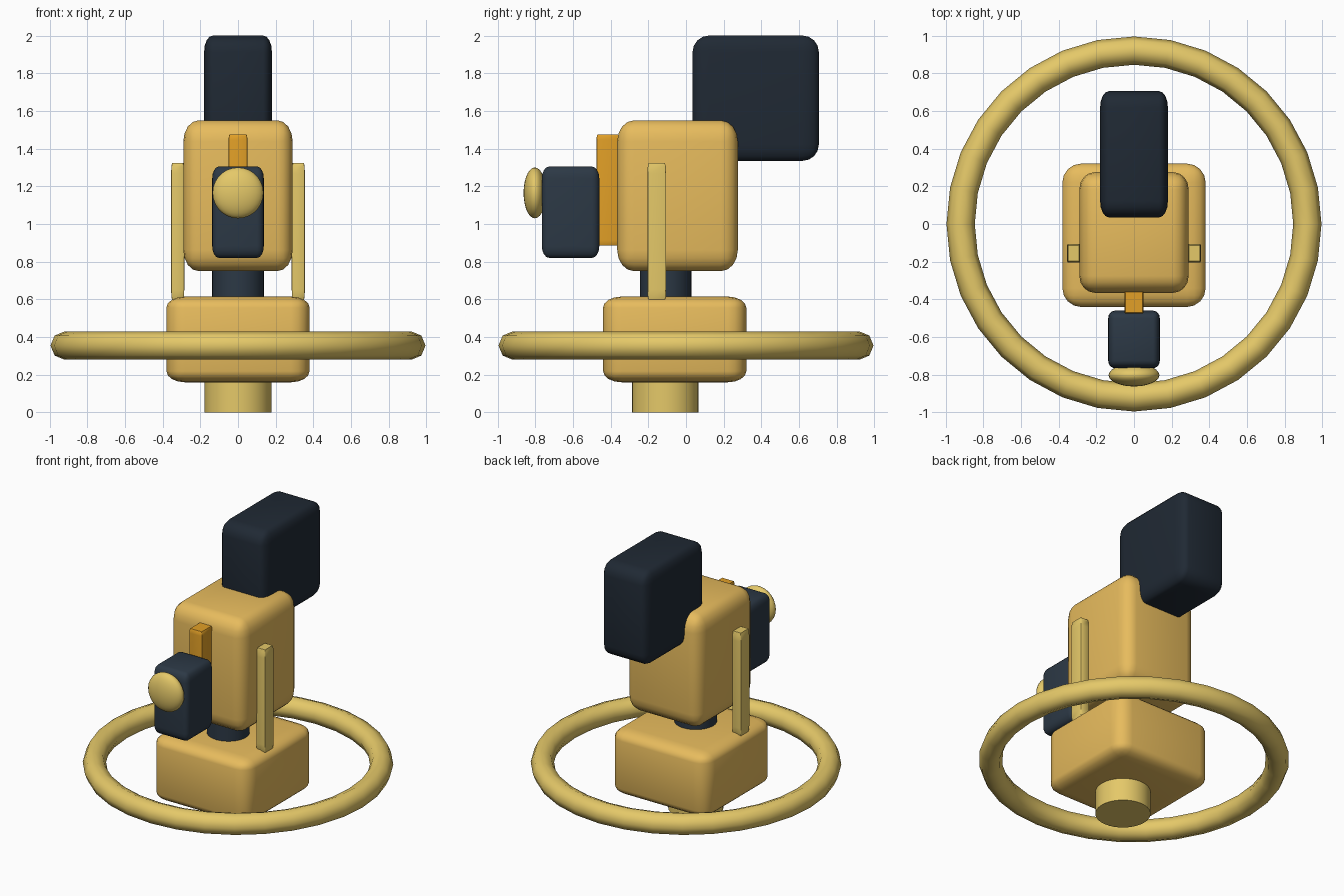
import bpy, bmesh, math
from mathutils import Matrix

if "Cube" in bpy.data.objects:
    bpy.data.objects.remove(bpy.data.objects["Cube"])


def material(name, rgb):
    m = bpy.data.materials.new(name)
    m.diffuse_color = (*rgb, 1)
    m.use_nodes = True
    m.node_tree.nodes["Principled BSDF"].inputs["Base Color"].default_value = m.diffuse_color
    return m


GOLD = material("warm_gold", (0.80, 0.50, 0.11))
YELLOW = material("pale_yellow", (0.78, 0.58, 0.14))
ORANGE = material("orange", (0.76, 0.35, 0.02))
SLATE = material("slate", (0.025, 0.04, 0.06))
DARK = material("dark_slate", (0.014, 0.022, 0.034))


def finish(name, mat, angle=40):
    ob = bpy.context.object
    ob.name = ob.data.name = name
    ob.data.materials.append(mat)
    bpy.ops.object.shade_smooth_by_angle(angle=math.radians(angle))
    return ob


def box(name, mat, lo, hi, bevel=0.13, segments=4):
    """Unit cube rounded first, then stretched to fit between two corners."""
    bpy.ops.mesh.primitive_cube_add(size=1)
    me = bpy.context.object.data
    bm = bmesh.new()
    bm.from_mesh(me)
    bmesh.ops.bevel(bm, geom=bm.edges[:], offset=bevel, segments=segments,
                    profile=0.5, affect='EDGES')
    size = [b - a for a, b in zip(lo, hi)]
    mid = [(a + b) / 2 for a, b in zip(lo, hi)]
    bm.transform(Matrix.Translation(mid) @ Matrix.Diagonal((*size, 1)))
    bm.to_mesh(me)
    bm.free()
    return finish(name, mat)


def post(name, mat, radius, y, z0, z1):
    bpy.ops.mesh.primitive_cylinder_add(vertices=32, radius=radius, depth=z1 - z0,
                                        location=(0, y, (z0 + z1) / 2))
    return finish(name, mat)


# Stand, base block and neck
post("stand_post", YELLOW, 0.177, -0.11, 0.0, 0.25)
box("base_block", GOLD, (-0.38, -0.44, 0.16), (0.38, 0.32, 0.615))
post("neck", SLATE, 0.137, -0.108, 0.55, 0.82)

# Ring around the base
bpy.ops.mesh.primitive_torus_add(major_radius=0.92, minor_radius=0.075,
                                 major_segments=32, minor_segments=8,
                                 location=(0, 0, 0.355))
finish("ring", YELLOW, 60)

# Main body and rear block
box("body", GOLD, (-0.29, -0.365, 0.75), (0.29, 0.275, 1.55), 0.14)
box("rear_block", DARK, (-0.18, 0.035, 1.335), (0.18, 0.705, 2.0))

# Front strip, front box and knob
box("front_strip", ORANGE, (-0.05, -0.475, 0.885), (0.05, -0.355, 1.475), 0.05, 2)
box("front_box", SLATE, (-0.137, -0.765, 0.82), (0.137, -0.46, 1.305))
bpy.ops.mesh.primitive_uv_sphere_add(segments=24, ring_count=14, radius=1,
                                     location=(0, -0.802, 1.165))
bpy.context.object.scale = (0.135, 0.06, 0.135)
finish("knob", YELLOW, 60)

# Side bars
for side, x in (("left", -0.32), ("right", 0.32)):
    box(side + "_bar", YELLOW, (x - 0.035, -0.205, 0.595), (x + 0.035, -0.105, 1.325), 0.08, 2)
